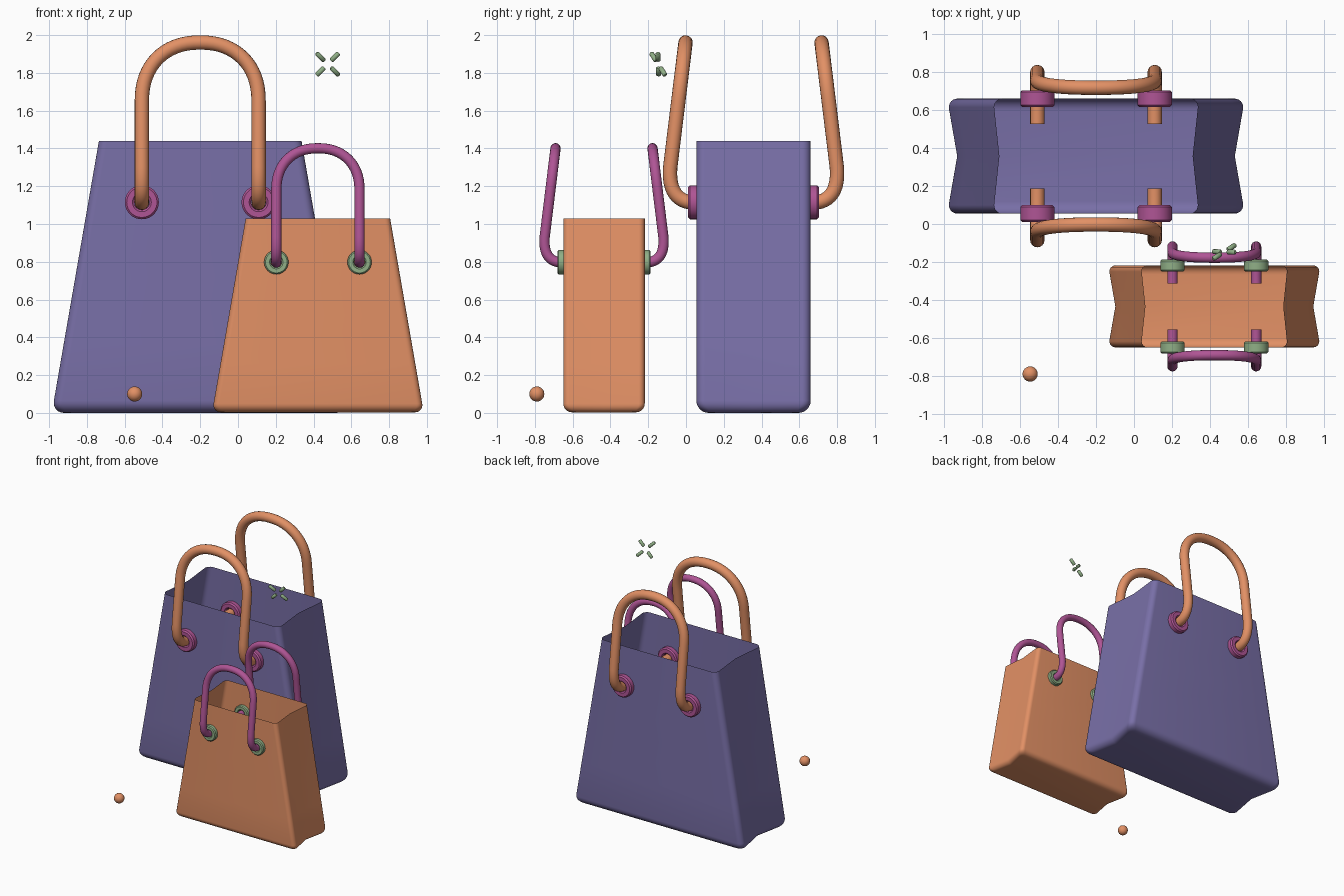
import bpy, bmesh
from math import sin, cos, pi
from mathutils import Vector

if "Cube" in bpy.data.objects:
    bpy.data.objects.remove(bpy.data.objects["Cube"])


def material(name, rgb):
    m = bpy.data.materials.new(name)
    m.diffuse_color = (*rgb, 1)
    m.use_nodes = True
    m.node_tree.nodes["Principled BSDF"].inputs["Base Color"].default_value = m.diffuse_color
    return m


PURPLE = material("purple", (0.19, 0.16, 0.39))
ORANGE = material("orange", (0.76, 0.28, 0.13))
MAGENTA = material("magenta", (0.43, 0.09, 0.30))
GREEN = material("green", (0.28, 0.43, 0.24))


def finish(bm, name, mat):
    bmesh.ops.recalc_face_normals(bm, faces=bm.faces[:])
    me = bpy.data.meshes.new(name)
    bm.to_mesh(me)
    bm.free()
    ob = bpy.data.objects.new(name, me)
    bpy.context.collection.objects.link(ob)
    me.materials.append(mat)
    bpy.ops.object.select_all(action='DESELECT')
    ob.select_set(True)
    bpy.context.view_layer.objects.active = ob
    bpy.ops.object.shade_smooth_by_angle()
    return ob


def tube(name, pts, radius, mat):
    cu = bpy.data.curves.new(name, 'CURVE')
    cu.dimensions = '3D'
    cu.bevel_depth = radius
    cu.bevel_resolution = 6
    cu.use_fill_caps = True
    sp = cu.splines.new('POLY')
    sp.points.add(len(pts) - 1)
    for p, co in zip(sp.points, pts):
        p.co = (*co, 1)
    sp.use_smooth = True
    cu.materials.append(mat)
    ob = bpy.data.objects.new(name, cu)
    bpy.context.collection.objects.link(ob)
    return ob


def bridge(bm, rings):
    for a, b in zip(rings, rings[1:]):
        for i in range(len(a)):
            j = (i + 1) % len(a)
            bm.faces.new((a[i], a[j], b[j], b[i]))


# Footprint: rectangle with rounded corners and pinched short sides
def outline(w, d, pinch, r):
    pts = []
    for sx, sy, start in ((1, 1, 0), (-1, 1, pi / 2), (-1, -1, pi), (1, -1, 1.5 * pi)):
        if sy == sx:
            pts.append((sx * (w - pinch), 0))
        for k in range(7):
            a = start + k * pi / 12
            x, y = sx * (w - r) + r * cos(a), sy * (d - r) + r * sin(a)
            # lean the corner into the pinched side
            pts.append((x - sx * pinch * 0.15 * (1 - abs(y) / d), y))
    return pts


# Open-topped bag body with a rounded bottom edge
def bag_body(name, mat):
    bm = bmesh.new()
    top, half_w, half_d, r = 1.44, 0.787, 0.3025, 0.065
    rows = [(r - r * cos(k * pi / 12), r - r * sin(k * pi / 12)) for k in range(7)]
    rows = [(z, inset) for z, inset in rows] + [(top * t, 0) for t in (0.25, 0.5, 0.75, 1)]
    rings = []
    for z, inset in rows:
        w = half_w - 0.25 * z / top - inset
        rings.append([bm.verts.new((x, y, z)) for x, y in
                      outline(w, half_d - inset, 0.046 - 0.018 * z / top, 0.045)])
    bridge(bm, rings)
    bm.faces.new(rings[0][::-1])
    return finish(bm, name, mat)


# Grommet ring lying in the wall, axis along y
def grommet(name, x, y, mat):
    bm = bmesh.new()
    ro, ri, h, b = 0.09, 0.04, 0.044, 0.01
    prof = [(ri, -h + b), (ri + b, -h), (ro - b, -h), (ro, -h + b),
            (ro, h - b), (ro - b, h), (ri + b, h), (ri, h - b)]
    n = 40
    rings = [[bm.verts.new((x + pr * cos(2 * pi * i / n), y + py, 1.115 + pr * sin(2 * pi * i / n)))
              for i in range(n)] for pr, py in prof]
    bridge(bm, rings + rings[:1])
    return finish(bm, name, mat)


# Handle path: peg through the wall, bend upward, leaning arch
def handle_path(side):
    hx, spring, peak = 0.309, 1.65, 1.961
    y_in = -0.17
    p0, p1, p2 = Vector((-0.315, 1.112)), Vector((-0.455, 1.12)), Vector((-0.441, 1.30))

    def lean(z):
        return p2.x + (z - p2.y) * 0.081 / (peak - p2.y)

    half = [(hx, y_in, 1.112)]
    for k in range(13):
        t = k / 12
        p = p0 * (1 - t) ** 2 + p1 * 2 * t * (1 - t) + p2 * t * t
        half.append((hx, p.x, p.y))
    for k in range(17):
        a = k / 16 * pi / 2
        z = spring + (peak - spring) * sin(a) ** 0.9
        half.append((hx * max(cos(a), 0) ** 0.9 if k < 16 else 0, lean(z), z))
    full = half + [(-x, y, z) for x, y, z in half[-2::-1]]
    return [(x, -side * y, z) for x, y, z in full]


# Whole bag, placed and scaled
def bag(prefix, loc, s, body_mat, handle_mat, ring_mat):
    parts = [bag_body(prefix + "_bag_body", body_mat)]
    for side, label in ((-1, "front"), (1, "back")):
        parts.append(tube(f"{prefix}_{label}_handle", handle_path(side), 0.038, handle_mat))
        for x, lr in ((-0.309, "left"), (0.309, "right")):
            parts.append(grommet(f"{prefix}_{label}_{lr}_grommet", x, side * 0.3025, ring_mat))
    for p in parts:
        p.location = loc
        p.scale = (s, s, s)


bag("large", (-0.2, 0.3575, 0), 1.0, PURPLE, ORANGE, MAGENTA)
bag("small", (0.423, -0.434, 0.003), 0.713, ORANGE, MAGENTA, GREEN)

# Small floating ball
bm = bmesh.new()
bmesh.ops.create_uvsphere(bm, u_segments=24, v_segments=14, radius=0.04)
finish(bm, "ball", ORANGE).location = (-0.547, -0.79, 0.1)

# Sparkle of four short dashes in a tilted plane
for i, (sx, sz) in enumerate(((1, 1), (-1, 1), (-1, -1), (1, -1))):
    pts = []
    for r in (0.018, 0.022, 0.055, 0.059):
        dx, dz = sx * r, sz * r
        pts.append((0.475 + dx, -0.147 + 0.3 * dx - 0.33 * dz, 1.846 + dz))
    dash = tube(f"sparkle_dash_{i + 1}", pts, 0.013, GREEN)
    for k in (0, 3):
        dash.data.splines[0].points[k].radius = 0.6
